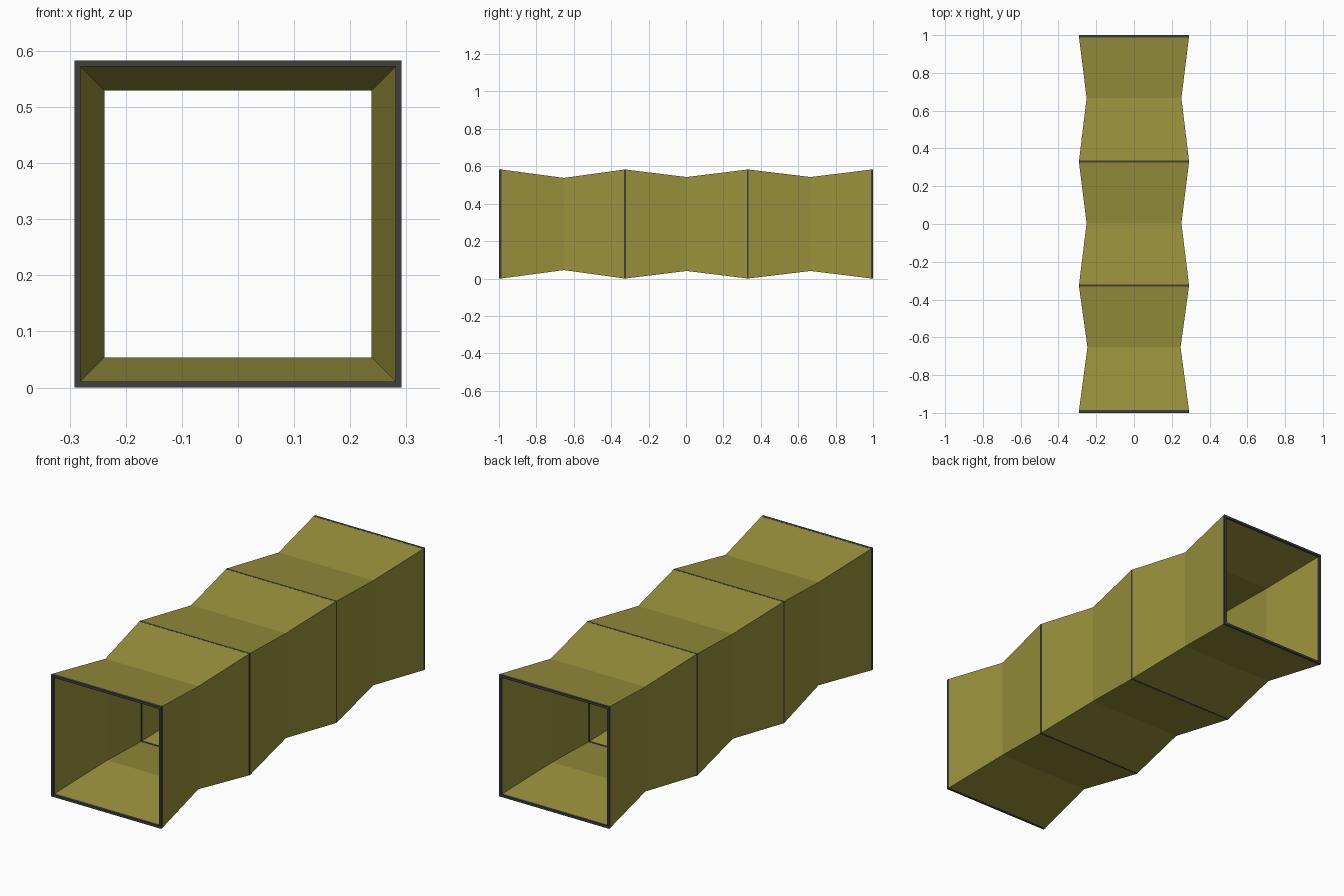
import bpy, bmesh

if "Cube" in bpy.data.objects:
    bpy.data.objects.remove(bpy.data.objects["Cube"])

CZ = 0.2915   # height of the tunnel axis
OUT = 0.2915  # half width at the hoops
WALL = 0.010


def material(name, rgb):
    m = bpy.data.materials.new(name)
    m.diffuse_color = (*rgb, 1)
    m.use_nodes = True
    m.node_tree.nodes["Principled BSDF"].inputs["Base Color"].default_value = m.diffuse_color
    return m


def square_tube(name, sections, wall, mat):
    """Closed square tube; sections are (y, outer half width)."""
    bm = bmesh.new()
    profile = [(y, h) for y, h in sections] + [(y, h - wall) for y, h in reversed(sections)]
    loops = [[bm.verts.new((sx * h, y, CZ + sz * h))
              for sx, sz in ((-1, -1), (1, -1), (1, 1), (-1, 1))] for y, h in profile]
    for i, a in enumerate(loops):
        b = loops[(i + 1) % len(loops)]
        for k in range(4):
            n = (k + 1) % 4
            bm.faces.new((a[k], a[n], b[n], b[k]))
    bmesh.ops.recalc_face_normals(bm, faces=bm.faces)
    mesh = bpy.data.meshes.new(name)
    bm.to_mesh(mesh)
    bm.free()
    mesh.materials.append(mat)
    obj = bpy.data.objects.new(name, mesh)
    bpy.context.collection.objects.link(obj)
    return obj


fabric = material("olive_fabric", (0.32, 0.285, 0.045))
dark = material("dark_frame", (0.05, 0.05, 0.05))

# Square hoops: start and end along the tunnel
hoops = [(-1.0, -0.986), (-0.331, -0.321), (0.325, 0.335), (0.988, 1.0)]
for i, (a, b) in enumerate(hoops):
    square_tube(f"hoop_{i + 1}", [(a, OUT), (b, OUT)], WALL + 0.001, dark)

# Fabric sections, pinched half way between hoops
pinches = [(-0.652, 0.2465), (0.004, 0.251), (0.667, 0.251)]
for i, (y, h) in enumerate(pinches):
    square_tube(f"fabric_section_{i + 1}",
                [(hoops[i][1], OUT - 0.0005), (y, h), (hoops[i + 1][0], OUT - 0.0005)],
                WALL - 0.001, fabric)
